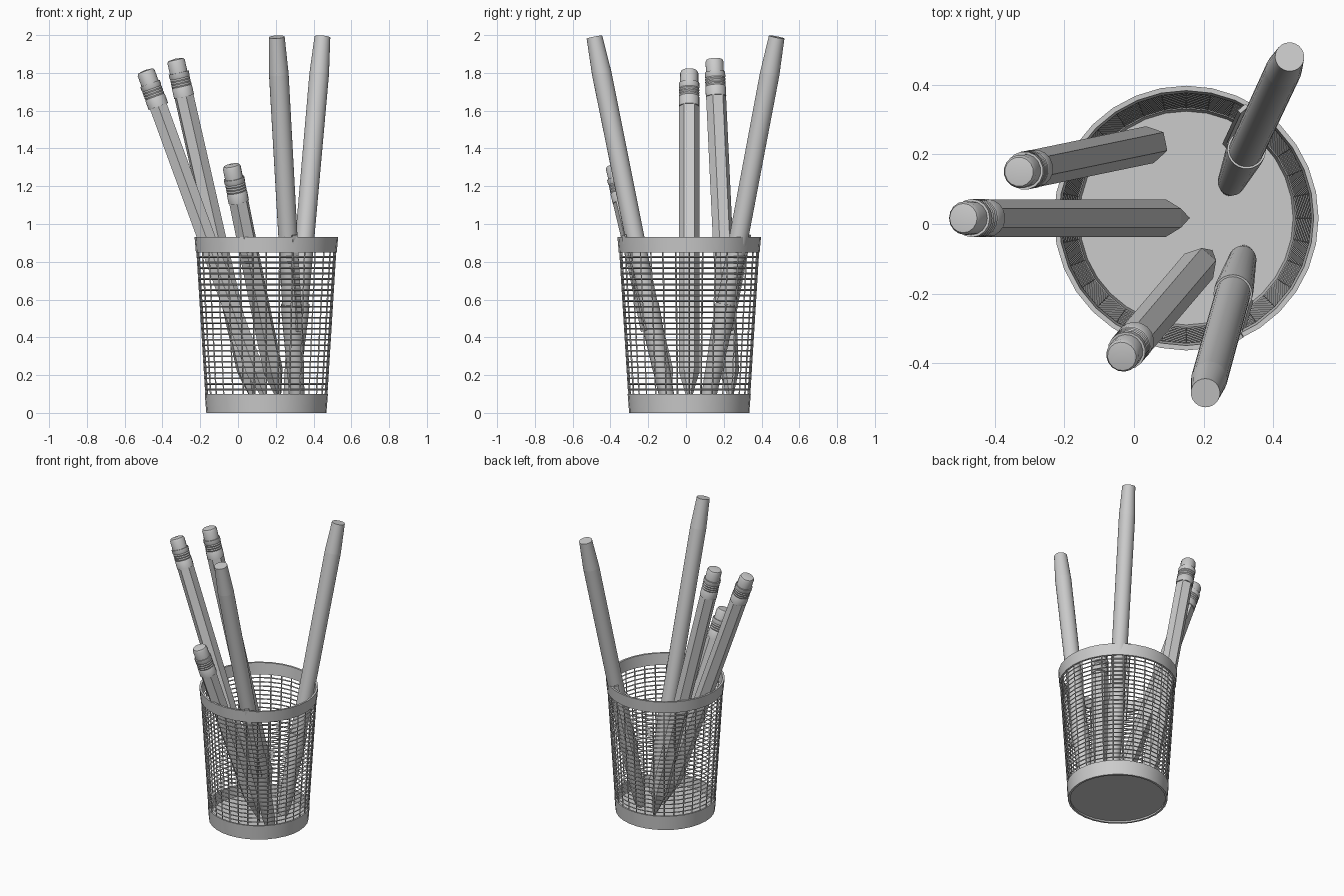
import bpy, bmesh, math
from mathutils import Vector, Matrix

if "Cube" in bpy.data.objects:
    bpy.data.objects.remove(bpy.data.objects["Cube"])

CX, CY = 0.15, 0.017          # cup axis


def axis_frame(tip, top):
    """Matrix whose z runs from tip to top and whose x is level."""
    tip, top = Vector(tip), Vector(top)
    z = (top - tip).normalized()
    x = Vector((0, 0, 1)).cross(z).normalized()
    y = z.cross(x)
    m = Matrix((x, y, z)).transposed().to_4x4()
    m.translation = tip
    return m, (top - tip).length


def lathe(name, profile, sides, matrix, closed=False, smooth=True):
    """Spin (radius, height) points about local z; radius 0 makes a pole."""
    bm = bmesh.new()
    rings = []
    for r, h in profile:
        if r < 1e-6:
            rings.append([bm.verts.new((0, 0, h))] * sides)
        else:
            rings.append([bm.verts.new((r * math.cos(2 * math.pi * i / sides),
                                        r * math.sin(2 * math.pi * i / sides), h))
                          for i in range(sides)])
    pairs = list(zip(rings, rings[1:]))
    if closed:
        pairs.append((rings[-1], rings[0]))
    for a, b in pairs:
        for i in range(sides):
            j = (i + 1) % sides
            corners = list(dict.fromkeys((a[i], a[j], b[j], b[i])))
            bm.faces.new(corners)
    bmesh.ops.recalc_face_normals(bm, faces=bm.faces)
    return finish(name, bm, matrix, smooth)


def finish(name, bm, matrix, smooth):
    mesh = bpy.data.meshes.new(name)
    bm.to_mesh(mesh)
    bm.free()
    obj = bpy.data.objects.new(name, mesh)
    bpy.context.collection.objects.link(obj)
    obj.matrix_world = matrix
    if smooth:
        bpy.ops.object.select_all(action='DESELECT')
        obj.select_set(True)
        bpy.context.view_layer.objects.active = obj
        bpy.ops.object.shade_smooth_by_angle(angle=math.radians(35))
    return obj


# Cup: solid bands at the base and rim, floor, and wire mesh between
cup = Matrix.Translation((CX, CY, 0))
lathe("base_band", [(0.318, 0), (0.326, 0.10), (0.314, 0.10), (0.304, 0)], 32, cup, closed=True)
lathe("rim_band", [(0.373, 0.85), (0.380, 0.93), (0.366, 0.93), (0.359, 0.85)], 32, cup, closed=True)
lathe("cup_floor", [(0, 0.012), (0.307, 0.012), (0.308, 0.028), (0, 0.028)], 32, cup)
ROWS = 26
wall = [(0.319 + 0.047 * k / ROWS, 0.095 + 0.76 * k / ROWS) for k in range(ROWS + 1)]
mesh_wall = lathe("wire_mesh", wall, 32, cup, smooth=False)
wire = mesh_wall.modifiers.new("wires", 'WIREFRAME')
wire.thickness = 0.009
wire.offset = 0
wire.use_boundary = True


# Pencils: hexagonal body with sharpened point, ridged ferrule, eraser
def pencil(name, tip, top):
    m, n = axis_frame(tip, top)
    lathe(name + "_body", [(0, 0), (0.054, 0.2), (0.054, n - 0.19), (0, n - 0.19)], 6, m, smooth=False)
    ferrule = [(0, n - 0.20), (0.055, n - 0.20), (0.055, n - 0.15)]
    for k in range(4):
        h = n - 0.145 + k * 0.015
        ferrule += [(0.052, h), (0.055, h + 0.0075)]
    ferrule += [(0.055, n - 0.07), (0, n - 0.07)]
    lathe(name + "_ferrule", ferrule, 16, m)
    lathe(name + "_eraser", [(0, n - 0.08), (0.048, n - 0.08), (0.048, n - 0.012),
                             (0.042, n), (0, n + 0.006)], 16, m)


pencil("left_pencil", (0.16, 0.017, 0.03), (-0.49, 0.017, 1.81))
pencil("back_pencil", (0.09, 0.237, 0.03), (-0.33, 0.15, 1.87))
pencil("short_pencil", (0.225, -0.075, 0.03), (-0.035, -0.38, 1.31))


# Pens: barrel with tapered end plug, tapering cap over the point, pocket clip
def pen(name, tip, top, clip_dir):
    m, n = axis_frame(tip, top)
    lathe(name + "_barrel", [(0, 0.45), (0.050, 0.45), (0.052, n - 0.20)], 24, m)
    lathe(name + "_end_plug", [(0.052, n - 0.20), (0.042, n), (0, n)], 24, m)
    lathe(name + "_cap", [(0, 0), (0.030, 0), (0.040, 0.06), (0.056, 0.50),
                          (0.056, 0.56), (0.050, 0.56)], 24, m)
    d = m.to_3x3().inverted() @ Vector((*clip_dir, 0))
    turn = Matrix.Rotation(math.atan2(d.y, d.x), 4, 'Z')
    bm = bmesh.new()
    bmesh.ops.create_cube(bm, size=1, matrix=Matrix.Translation((0.064, 0, 0.68))
                          @ Matrix.Diagonal((0.012, 0.03, 0.52, 1)))
    bmesh.ops.create_cube(bm, size=1, matrix=Matrix.Translation((0.056, 0, 0.45))
                          @ Matrix.Diagonal((0.02, 0.03, 0.06, 1)))
    finish(name + "_clip", bm, m @ turn, False)


pen("front_pen", (0.315, -0.09, 0.03), (0.205, -0.485, 1.99), (0.5, -0.8))
pen("back_pen", (0.275, 0.11, 0.03), (0.447, 0.48, 1.99), (-0.65, 0.75))
